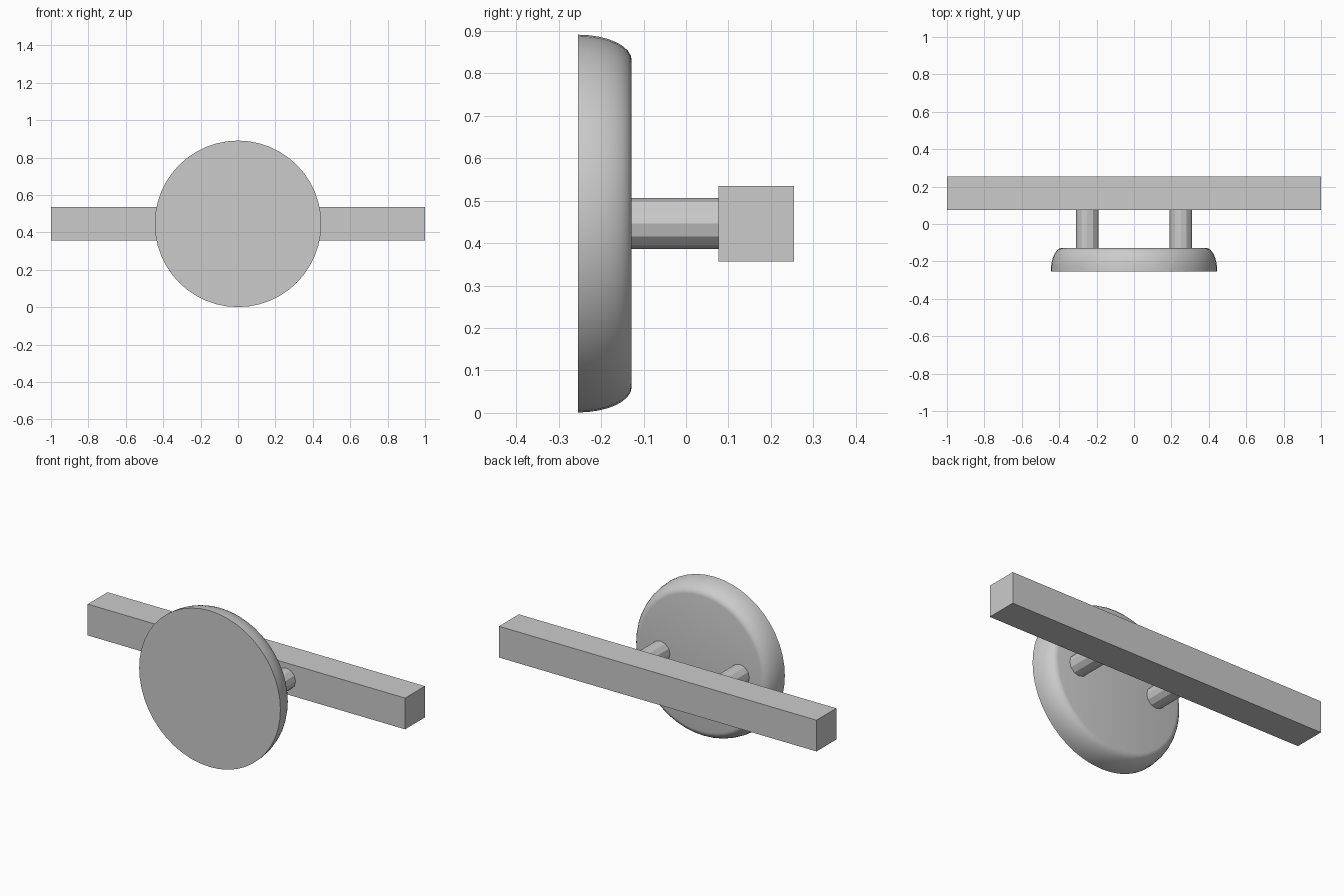
import bpy
import math
from mathutils import Matrix

cube = bpy.data.objects.get("Cube")
if cube:
    bpy.data.objects.remove(cube, do_unlink=True)

grey = bpy.data.materials.new("plain grey")
grey.use_nodes = True
colour = (0.6, 0.6, 0.6, 1)
grey.diffuse_color = colour
grey.node_tree.nodes["Principled BSDF"].inputs["Base Color"].default_value = colour

CENTRE_Z = 0.446
BAR_FRONT, BAR_BACK = 0.076, 0.254
DISC_FRONT, DISC_BACK = -0.254, -0.128


def lathe(name, profile, sides, x, smooth_angle):
    """Capped solid turned around a front-to-back axis; profile is (radius, y)."""
    verts, faces = [], []
    for r, y in profile:
        for i in range(sides):
            a = math.tau * i / sides
            verts.append((r * math.cos(a), y, r * math.sin(a)))
    for k in range(len(profile) - 1):
        for i in range(sides):
            j = (i + 1) % sides
            a, b = k * sides, (k + 1) * sides
            faces.append((a + i, b + i, b + j, a + j))
    last = (len(profile) - 1) * sides
    faces.append(tuple(range(sides)))
    faces.append(tuple(last + i for i in reversed(range(sides))))
    mesh = bpy.data.meshes.new(name)
    mesh.from_pydata(verts, [], faces)
    mesh.materials.append(grey)
    obj = bpy.data.objects.new(name, mesh)
    obj.location = (x, 0, CENTRE_Z)
    bpy.context.collection.objects.link(obj)
    bpy.ops.object.select_all(action="DESELECT")
    obj.select_set(True)
    bpy.context.view_layer.objects.active = obj
    bpy.ops.object.shade_smooth_by_angle(angle=math.radians(smooth_angle))
    return obj


# Round plate: flat front, quarter-ellipse shoulder down to the flat back
STEPS = 8
depth = DISC_BACK - DISC_FRONT
plate = [(0.385 + 0.06 * math.cos(t), DISC_FRONT + depth * math.sin(t))
         for t in (math.pi / 2 * i / STEPS for i in range(STEPS + 1))]
lathe("round_plate", plate, 48, 0, 40)

# Pair of posts joining plate and bar
for side, x in (("left", 0.25), ("right", -0.25)):
    lathe(side + "_post", [(0.06, DISC_BACK - 0.01), (0.06, BAR_FRONT + 0.01)],
          12, x, 20)

# Square crossbar
bpy.ops.mesh.primitive_cube_add(size=1, location=(0, (BAR_FRONT + BAR_BACK) / 2, CENTRE_Z))
bar = bpy.context.object
bar.name = "crossbar"
bar.data.transform(Matrix.Diagonal((2, BAR_BACK - BAR_FRONT, 0.178, 1)))
bar.data.materials.append(grey)
